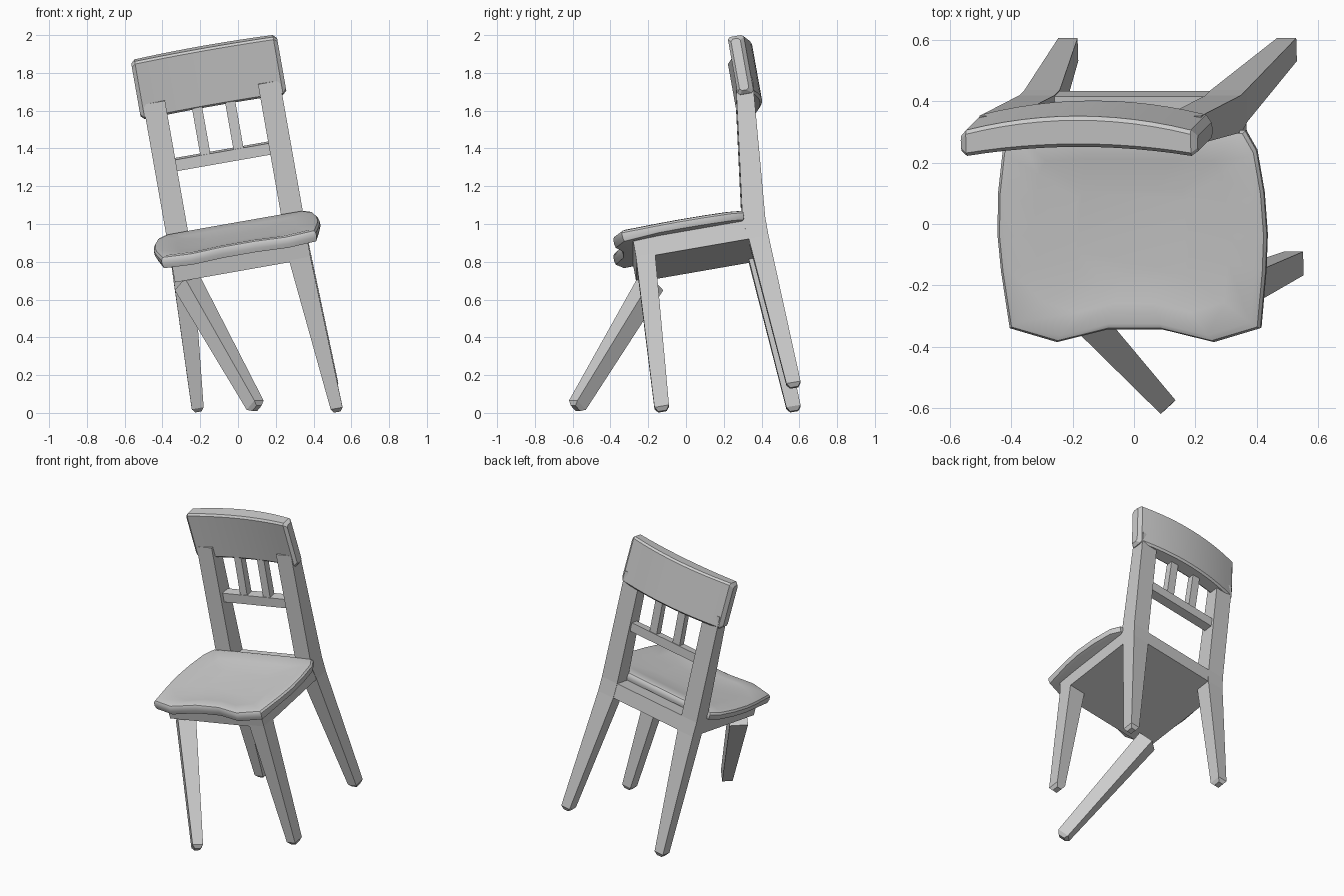
import bpy, bmesh, math
from mathutils import Matrix, Vector

if "Cube" in bpy.data.objects:
    bpy.data.objects.remove(bpy.data.objects["Cube"])

# Tilt of the whole chair: it slumps toward its missing front leg
TILT = (Matrix.Translation((0, 0, 0.9))
        @ Matrix.Rotation(math.radians(-10), 4, 'Y')
        @ Matrix.Rotation(math.radians(10), 4, 'X'))


def loft(name, rings, matrix=TILT, smooth=None):
    """Skin a stack of equal-length closed rings and cap both ends."""
    bm = bmesh.new()
    rows = [[bm.verts.new(p) for p in ring] for ring in rings]
    n = len(rows[0])
    for a, b in zip(rows, rows[1:]):
        for i in range(n):
            j = (i + 1) % n
            bm.faces.new((a[i], a[j], b[j], b[i]))
    bm.faces.new(rows[0])
    bm.faces.new(rows[-1])
    bmesh.ops.recalc_face_normals(bm, faces=bm.faces)
    mesh = bpy.data.meshes.new(name)
    bm.to_mesh(mesh)
    bm.free()
    ob = bpy.data.objects.new(name, mesh)
    bpy.context.collection.objects.link(ob)
    ob.matrix_world = matrix
    if smooth:
        bpy.ops.object.select_all(action='DESELECT')
        ob.select_set(True)
        bpy.context.view_layer.objects.active = ob
        bpy.ops.object.shade_smooth_by_angle(angle=math.radians(smooth))
    return ob


def rect(x0, x1, y0, y1, z):
    return [(x0, y0, z), (x1, y0, z), (x1, y1, z), (x0, y1, z)]


def beam(name, sections, side=1, matrix=TILT):
    """Rectangular sections (x0, x1, y0, y1, z), optionally mirrored in x."""
    return loft(name, [rect(side * s[0], side * s[1], *s[2:]) for s in sections], matrix)


# Apron block under the seat
beam("apron", [(-0.365, 0.365, -0.285, 0.423, -0.1), (-0.365, 0.365, -0.285, 0.423, 0.0)])

# Back legs, each running up into a back post
for side, label in ((1, "right"), (-1, "left")):
    beam("back_leg_" + label, [
        (0.25, 0.367, 0.40, 0.49, 0.75),
        (0.25, 0.367, 0.304, 0.426, 0.0),
        (0.25, 0.367, 0.320, 0.426, -0.1),
        (0.33, 0.394, 0.38, 0.456, -0.905),
        (0.345, 0.379, 0.397, 0.440, -0.928)], side)

# Remaining front leg
beam("front_leg", [
    (0.25, 0.365, -0.285, -0.182, -0.09),
    (0.33, 0.394, -0.33, -0.252, -0.91),
    (0.345, 0.379, -0.313, -0.269, -0.933)])

# Detached front leg, leaning beneath the seat corner
foot = Vector((0.10, -0.585, 0.024))
axis = Vector((-0.43, 0.466, 0.773)).normalized()
across = Vector((0.735, 0.678, 0)).normalized()
up = axis.cross(across)
loose = Matrix.Translation(foot) @ Matrix((across, up, axis)).transposed().to_4x4()
beam("loose_front_leg", [
    (-0.018, 0.018, -0.022, 0.022, 0.0),
    (-0.033, 0.033, -0.039, 0.039, 0.022),
    (-0.058, 0.058, -0.051, 0.051, 0.85)], matrix=loose)

# Seat: half outline mirrored, stacked as rounded rim and shallow dish
half = [(0.09, -0.342), (0.26, -0.384), (0.415, -0.338), (0.438, -0.15), (0.446, -0.03),
        (0.440, 0.11), (0.42, 0.25), (0.385, 0.315), (0.20, 0.322)]
outline = half + [(-x, y) for x, y in reversed(half)]


def seat_ring(scale, z, front_drop=0.0):
    ring = []
    for x, y in outline:
        drop = front_drop if y < -0.3 else 0
        ring.append((x * scale, (y + 0.03) * scale - 0.03, z - drop))
    return ring


loft("seat", [seat_ring(0.93, 0.0, 0.008), seat_ring(0.985, 0.004, 0.010),
              seat_ring(1.0, 0.02, 0.004), seat_ring(1.0, 0.04),
              seat_ring(0.98, 0.052), seat_ring(0.93, 0.058),
              seat_ring(0.72, 0.048), seat_ring(0.42, 0.038)], smooth=35)

# Curved crest rail, swept along x with rounded ends
N = 12
rail = []


def rail_ring(x, inset):
    t = 1 - (x / 0.39) ** 2
    y0, y1 = 0.394 + 0.033 * t + inset, 0.478 + 0.051 * t - inset
    z0, z1, c = 0.67 + inset, 0.985 - inset, 0.012
    return [(x, y0, z0 + c), (x, y0 + c, z0), (x, y1 - c, z0), (x, y1, z0 + c),
            (x, y1, z1 - c), (x, y1 - c, z1), (x, y0 + c, z1), (x, y0, z1 - c)]


rail.append(rail_ring(-0.392, 0.017))
rail += [rail_ring(-0.372 + 0.744 * i / N, 0) for i in range(N + 1)]
rail.append(rail_ring(0.392, 0.017))
loft("crest_rail", rail, smooth=25)

# Cross rail and two spindles
beam("cross_rail", [(-0.27, 0.27, 0.378, 0.438, 0.37), (-0.27, 0.27, 0.386, 0.446, 0.43)])
for side, label in ((1, "right"), (-1, "left")):
    beam("spindle_" + label, [(0.062, 0.116, 0.388, 0.438, 0.42),
                              (0.062, 0.116, 0.435, 0.48, 0.72)], side)
